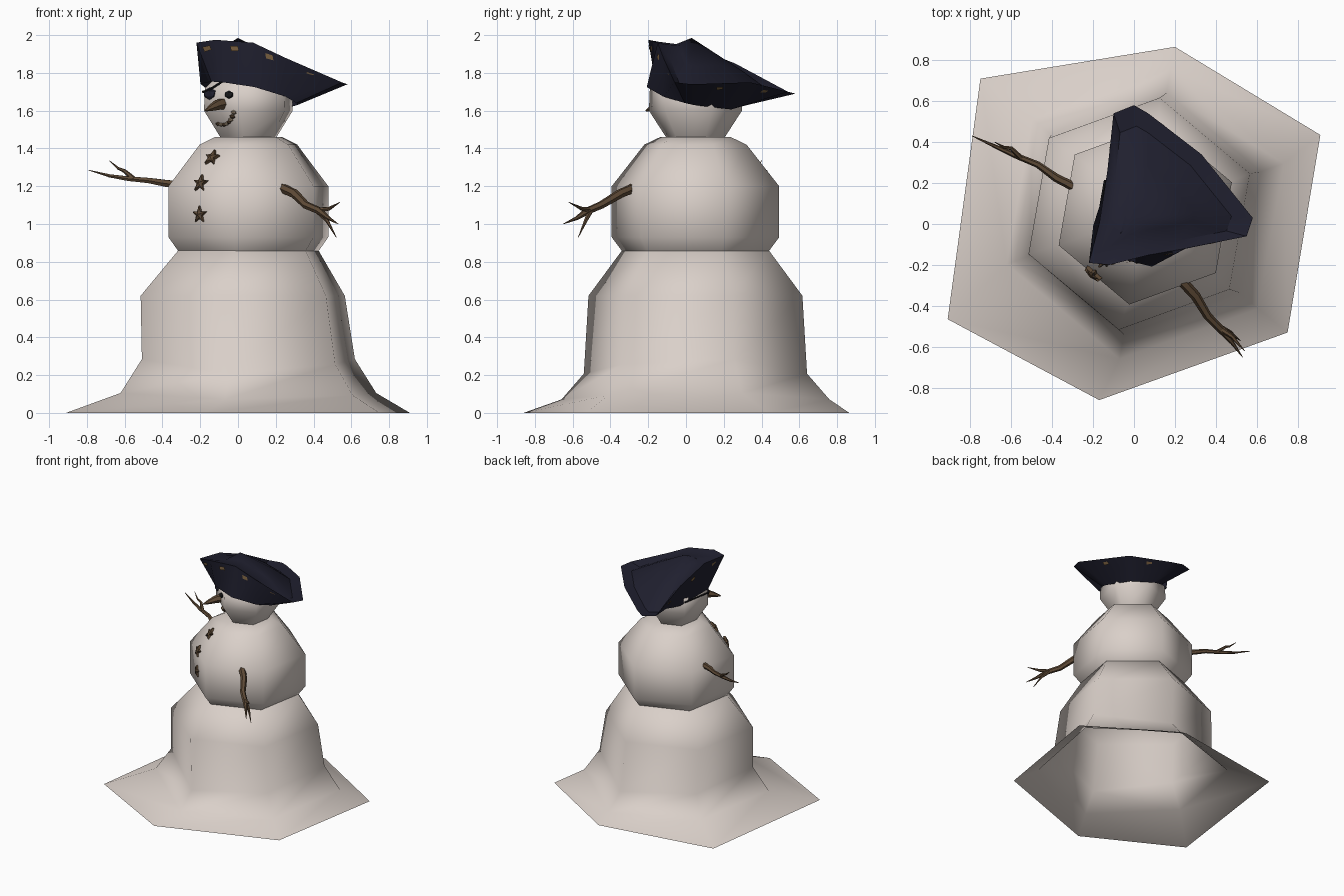
import bpy, bmesh, random
from math import radians, cos, sin, pi, tau
from mathutils import Vector, Matrix

if bpy.data.objects.get("Cube"):
    bpy.data.objects.remove(bpy.data.objects["Cube"])
random.seed(4)


def material(name, rgb):
    m = bpy.data.materials.new(name)
    m.use_nodes = True
    m.diffuse_color = (*rgb, 1)
    m.node_tree.nodes["Principled BSDF"].inputs["Base Color"].default_value = (*rgb, 1)
    return m


SNOW = material("warm snow", (0.70, 0.63, 0.585))
NAVY = material("navy felt", (0.014, 0.014, 0.028))
BARK = material("brown bark", (0.115, 0.07, 0.038))
GOLD = material("dull gold", (0.19, 0.115, 0.05))
BLACK = material("black", (0.01, 0.01, 0.012))
TOOTH = material("pale pebble", (0.42, 0.32, 0.22))

CX, CY = 0.055, 0.05
CENTRE = Vector((CX, CY, 0))
FACING = radians(229)
OUT = Vector((cos(FACING), sin(FACING), 0))
SIDE = Vector((-sin(FACING), cos(FACING), 0))


def finish(bm, name, mat, smooth=None):
    mesh = bpy.data.meshes.new(name)
    bmesh.ops.recalc_face_normals(bm, faces=bm.faces)
    bm.to_mesh(mesh)
    bm.free()
    ob = bpy.data.objects.new(name, mesh)
    bpy.context.collection.objects.link(ob)
    mesh.materials.append(mat)
    if smooth:
        bpy.ops.object.select_all(action='DESELECT')
        ob.select_set(True)
        bpy.context.view_layer.objects.active = ob
        bpy.ops.object.shade_smooth_by_angle(angle=radians(smooth))
    return ob


def loft(name, rings, mat, smooth=None, cap_top=False, tip=None):
    bm = bmesh.new()
    rows = [[bm.verts.new(p) for p in ring] for ring in rings]
    n = len(rows[0])
    for a, b in zip(rows, rows[1:]):
        for i in range(n):
            j = (i + 1) % n
            bm.faces.new((a[i], a[j], b[j], b[i]))
    if cap_top:
        bm.faces.new(rows[-1])
    if tip:
        top = bm.verts.new(tip)
        for i in range(n):
            bm.faces.new((rows[-1][i], rows[-1][(i + 1) % n], top))
    return finish(bm, name, mat, smooth)


def hexagon(z, r, wave=0.0, cx=CX):
    angles = [radians(20 + 60 * k) for k in range(6)]
    return [Vector((cx + r * cos(a), CY + r * sin(a), z + wave * cos(2 * a))) for a in angles]


def face_point(t, z, d):
    """Point on the front: t sideways, z up, d outward from the body axis."""
    return CENTRE + SIDE * t + OUT * d + Vector((0, 0, z))


def tube(name, paths, mat, radius):
    """Tapered branches; each path is a list of (point, relative radius)."""
    cu = bpy.data.curves.new(name, 'CURVE')
    cu.dimensions = '3D'
    cu.bevel_depth = radius
    cu.bevel_resolution = 1
    cu.use_fill_caps = True
    for path in paths:
        sp = cu.splines.new('POLY')
        sp.points.add(len(path) - 1)
        for q, (co, r) in zip(sp.points, path):
            q.co = (*co, 1)
            q.radius = r
    ob = bpy.data.objects.new(name, cu)
    bpy.context.collection.objects.link(ob)
    cu.materials.append(mat)
    bpy.ops.object.select_all(action='DESELECT')
    ob.select_set(True)
    bpy.context.view_layer.objects.active = ob
    bpy.ops.object.convert(target='MESH')
    bpy.ops.object.shade_smooth_by_angle(angle=radians(50))


# Snow body: flared skirt, middle ball, head
skirt = [Vector((x, y, 0)) for x, y in
         ((0.91, 0.435), (0.20, 0.865), (-0.75, 0.71), (-0.91, -0.465), (-0.17, -0.86), (0.75, -0.53))]
loft("lower_body", [skirt, hexagon(0.09, 0.72, 0.02), hexagon(0.25, 0.60, 0.045),
                    hexagon(0.62, 0.575, 0, 0.025), hexagon(0.86, 0.395)], SNOW, 80, cap_top=True)
loft("middle_body", [hexagon(0.85, 0.39), hexagon(0.93, 0.45), hexagon(1.20, 0.45),
                     hexagon(1.42, 0.275), hexagon(1.46, 0.19)], SNOW, 80, cap_top=True)
loft("head", [hexagon(1.455, 0.155), hexagon(1.60, 0.25), hexagon(1.72, 0.245),
              hexagon(1.82, 0.13)], SNOW, 80, cap_top=True)

# Three cornered hat: turned up brim, then the crown inside it
rim = [Vector(p) for p in (
    (-0.22, -0.19, 1.96), (-0.12, -0.20, 1.975), (0.08, -0.15, 1.96), (0.25, -0.12, 1.88),
    (0.55, -0.06, 1.75), (0.58, 0.03, 1.74), (0.33, 0.34, 1.75), (0.07, 0.54, 1.70),
    (0.0, 0.58, 1.69), (-0.10, 0.54, 1.70), (-0.13, 0.26, 1.85), (-0.17, 0.0, 1.95))]
band = []
for p in rim:
    d = Vector((p.x - CX, p.y - CY, 0)).normalized() * 0.26
    band.append(CENTRE + d + Vector((0, 0, 1.68 - 0.2 * (d.x + d.y))))
HUB = Vector((0.06, 0.07, 0))
inner = [Vector((HUB.x + (p.x - HUB.x) * 0.8, HUB.y + (p.y - HUB.y) * 0.8, p.z - 0.01)) for p in rim]
crown = [Vector((HUB.x + (p.x - HUB.x) * 0.45, HUB.y + (p.y - HUB.y) * 0.45,
                 p.z * 0.5 + 0.965)) for p in rim]
loft("hat", [band, rim, inner, crown], NAVY, 35, tip=(0.0, 0.03, 1.985))

# Gold stitches just under the brim edge
bm = bmesh.new()
for k in (0, 1, 2, 3, 5, 6, 9, 10, 11):
    j = (k + 1) % len(rim)
    size = (rim[j] - rim[k]).length

    def on_brim(u, v):
        return band[k].lerp(band[j], u).lerp(rim[k].lerp(rim[j], u), v)
    half = 0.022 / size
    quad = [on_brim(0.5 + su * half, v) for su, v in ((-1, 0.76), (1, 0.79), (0.8, 0.9), (-1.2, 0.88))]
    normal = (quad[1] - quad[0]).cross(quad[3] - quad[0]).normalized()
    bm.faces.new([bm.verts.new(q + normal * 0.007) for q in quad])
finish(bm, "hat_stitches", GOLD)


# Star buttons
def star(name, z, d, tilt):
    bm = bmesh.new()
    up = Vector((0, 0, cos(tilt))) - OUT * sin(tilt)
    normal = OUT * cos(tilt) + Vector((0, 0, sin(tilt)))
    base = face_point(0, z, d)
    rings = []
    for h, s in ((-0.005, 1), (0.012, 0.9)):
        ring = []
        for i in range(10):
            r = (0.05 if i % 2 == 0 else 0.022) * s
            a = tau * i / 10
            ring.append(base + SIDE * r * sin(a) + up * r * cos(a) + normal * h)
        rings.append(ring)
    bm.free()
    loft(name, rings, BARK, tip=base + normal * 0.022)


star("button_low", 1.05, 0.39, 0)
star("button_middle", 1.215, 0.384, radians(16))
star("button_top", 1.35, 0.292, radians(34))


# Face: nose, eye, patch with strap, pebble mouth
def pebble(name, at, size, mat, depth=0.5):
    bm = bmesh.new()
    bmesh.ops.create_icosphere(bm, subdivisions=1, radius=size)
    turn = Matrix((SIDE, OUT, Vector((0, 0, 1)))).transposed().to_4x4()
    bmesh.ops.transform(bm, matrix=Matrix.Translation(at) @ turn @ Matrix.Diagonal((1, depth, 0.75, 1)),
                        verts=bm.verts)
    finish(bm, name, mat)


tube("nose", [[(face_point(0, 1.635, 0.20), 1), (face_point(0, 1.63, 0.25), 0.85),
               (face_point(0, 1.615, 0.30), 0.55), (face_point(0, 1.60, 0.345), 0.15)]], BARK, 0.034)
pebble("eye", face_point(0.055, 1.685, 0.22), 0.03, BLACK)
pebble("eye_patch", face_point(-0.085, 1.69, 0.215), 0.045, NAVY, 0.4)
corners = hexagon(1.70, 0.256)
tube("patch_strap", [[(face_point(0.02, 1.76, 0.22), 1), (face_point(-0.08, 1.71, 0.225), 1),
                      (corners[3], 1), (corners[2], 1)]], BLACK, 0.006)
for i in range(8):
    t = -0.055 + 0.14 * i / 7
    z = 1.525 + 9 * (t + 0.025) ** 2 * 0.6
    d = 0.866 * (0.155 + (z - 1.455) * 0.65) + 0.006
    pebble(f"mouth_pebble_{i + 1}", face_point(t, z, d), 0.013 + random.random() * 0.004,
           TOOTH if i % 2 else BARK, 0.9)

# Branch arms with forked twigs
tube("right_arm", [
    [((-0.29, 0.18, 1.205), 1.0), ((-0.38, 0.225, 1.215), 0.9), ((-0.47, 0.29, 1.23), 0.7),
     ((-0.58, 0.335, 1.24), 0.6), ((-0.68, 0.38, 1.255), 0.4), ((-0.79, 0.43, 1.285), 0.08)],
    [((-0.55, 0.32, 1.237), 0.6), ((-0.60, 0.37, 1.28), 0.45), ((-0.635, 0.375, 1.295), 0.3),
     ((-0.68, 0.40, 1.335), 0.06)]], BARK, 0.023)
tube("left_arm", [
    [((0.235, -0.28, 1.19), 1.0), ((0.30, -0.35, 1.16), 0.95), ((0.36, -0.45, 1.10), 0.8),
     ((0.43, -0.52, 1.07), 0.75), ((0.48, -0.58, 1.03), 0.4), ((0.53, -0.65, 1.0), 0.06)],
    [((0.42, -0.51, 1.075), 0.6), ((0.48, -0.55, 1.08), 0.4), ((0.54, -0.62, 1.115), 0.06)],
    [((0.41, -0.50, 1.08), 0.6), ((0.47, -0.53, 1.02), 0.4), ((0.52, -0.57, 0.93), 0.06)]], BARK, 0.026)
